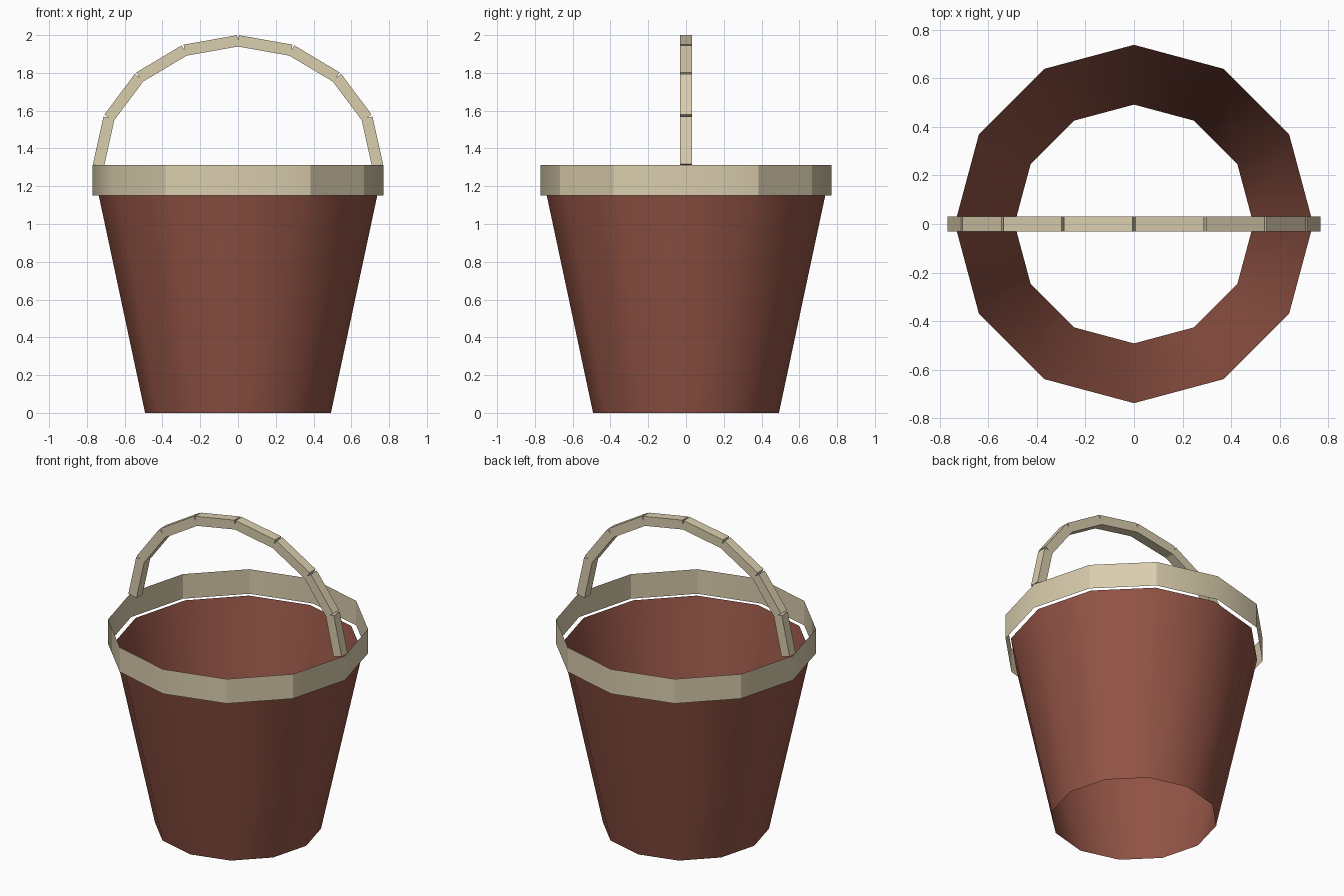
import bpy, bmesh, math
from mathutils import Matrix, Vector

if "Cube" in bpy.data.objects:
    bpy.data.objects.remove(bpy.data.objects["Cube"])

SIDES = 12


def material(name, rgb):
    m = bpy.data.materials.new(name)
    m.diffuse_color = (*rgb, 1.0)
    m.use_nodes = True
    m.node_tree.nodes["Principled BSDF"].inputs["Base Color"].default_value = m.diffuse_color
    return m


rust = material("rust_red", (0.29, 0.088, 0.060))
cream = material("pale_cream", (0.70, 0.61, 0.42))


def finish(bm, name, mat):
    me = bpy.data.meshes.new(name)
    bm.to_mesh(me)
    bm.free()
    me.materials.append(mat)
    ob = bpy.data.objects.new(name, me)
    bpy.context.collection.objects.link(ob)
    return ob


def open_wall(name, r0, z0, r1, z1, mat, sharp=()):
    """Thin open twelve-sided wall between two rings, smooth except at sharp corners."""
    bm = bmesh.new()

    def ring(r, z):
        return [bm.verts.new((r * math.cos(math.tau * i / SIDES),
                              r * math.sin(math.tau * i / SIDES), z)) for i in range(SIDES)]

    low, top = ring(r0, z0), ring(r1, z1)
    for i in range(SIDES):
        j = (i + 1) % SIDES
        bm.faces.new((low[i], low[j], top[j], top[i])).smooth = True
    for i in sharp:
        bm.edges.get((low[i], top[i])).smooth = False
    return finish(bm, name, mat)


# Tapered bucket wall, open at both ends
open_wall("bucket_wall", 0.492, 0.0, 0.738, 1.155, rust)

# Rim band standing slightly clear of the wall
open_wall("rim_band", 0.77, 1.152, 0.77, 1.312, cream,
          sharp=[i for i in range(SIDES) if i not in (0, 3, 6, 7, 9)])

# Arched handle: straight blocks laid end to end along a half ellipse
SEGMENTS, THICK, WIDTH = 8, 0.06, 0.062
points = [Vector((0.739 * math.cos(math.pi * i / SEGMENTS), 0,
                  1.31 + 0.66 * math.sin(math.pi * i / SEGMENTS)))
          for i in range(SEGMENTS + 1)]
bm = bmesh.new()
for a, b in zip(points, points[1:]):
    d = b - a
    place = (Matrix.Translation((a + b) / 2)
             @ Matrix.Rotation(-math.atan2(d.z, d.x), 4, 'Y')
             @ Matrix.Diagonal((d.length, WIDTH, THICK, 1)))
    bmesh.ops.create_cube(bm, size=1, matrix=place)
finish(bm, "handle", cream)
